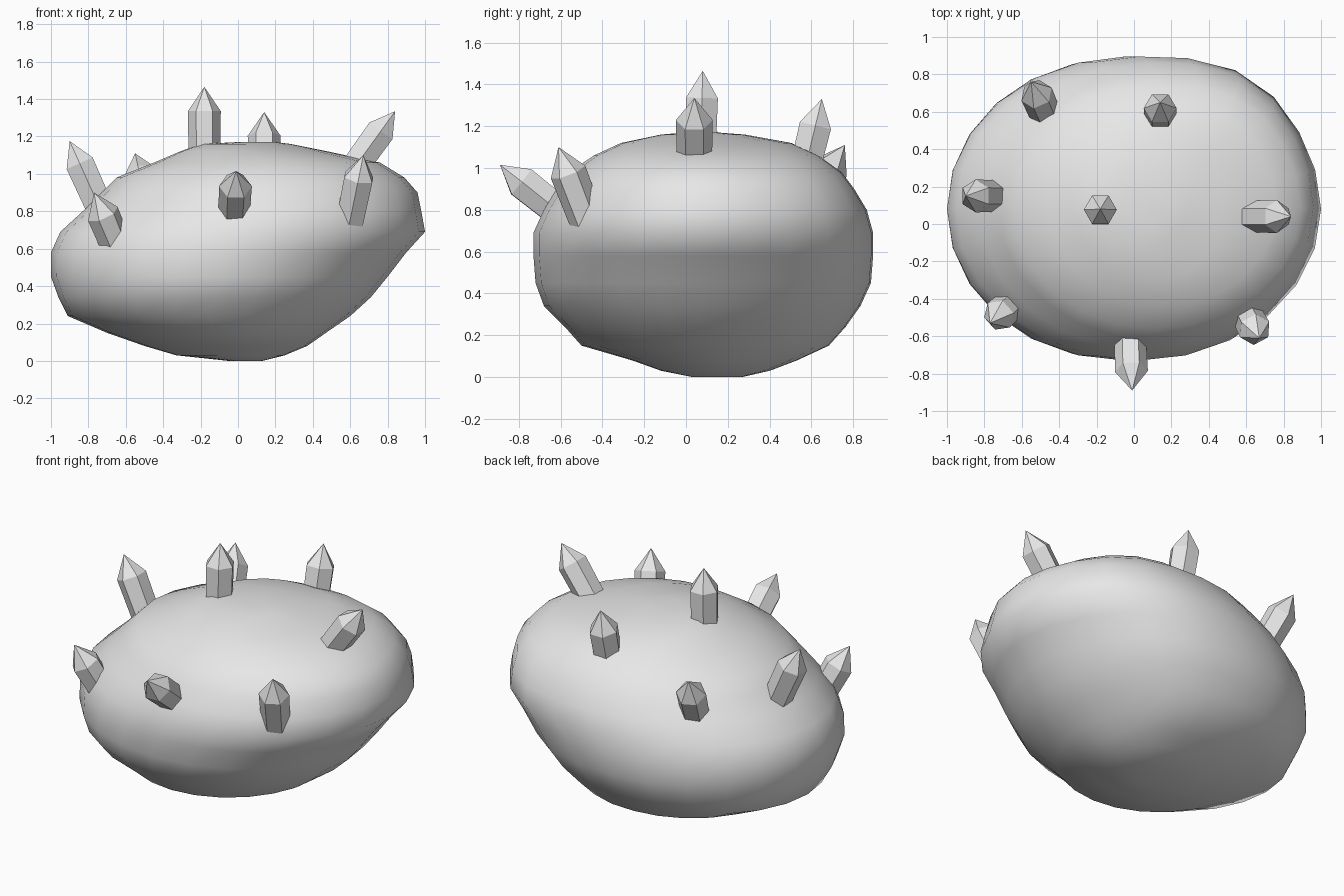
import bpy
import bmesh
from math import cos, sin, pi, radians
from mathutils import Vector

cube = bpy.data.objects.get("Cube")
if cube:
    bpy.data.objects.remove(cube, do_unlink=True)

# One stone colour for everything
stone = bpy.data.materials.new("pale grey stone")
stone.use_nodes = True
GREY = (0.8, 0.8, 0.8, 1.0)
stone.diffuse_color = GREY
stone.node_tree.nodes["Principled BSDF"].inputs["Base Color"].default_value = GREY


def finish(bm, name, angle):
    """Turn a bmesh into a shaded object with the stone material."""
    bmesh.ops.recalc_face_normals(bm, faces=bm.faces[:])
    mesh = bpy.data.meshes.new(name)
    bm.to_mesh(mesh)
    bm.free()
    mesh.materials.append(stone)
    obj = bpy.data.objects.new(name, mesh)
    bpy.context.scene.collection.objects.link(obj)
    bpy.ops.object.select_all(action="DESELECT")
    obj.select_set(True)
    bpy.context.view_layer.objects.active = obj
    bpy.ops.object.shade_smooth_by_angle(angle=radians(angle))
    return obj


def bridge(bm, lower, upper):
    """Join two closed rings of vertices with quads."""
    count = len(lower)
    for i in range(count):
        j = (i + 1) % count
        bm.faces.new((lower[i], lower[j], upper[j], upper[i]))


# Boulder: leaning oval slices given as height, x range, y range
SLICES = [
    (0.00, -.05, .13, .03, .27),
    (0.03, -.33, .25, -.12, .4),
    (0.08, -.5, .37, -.26, .53),
    (0.15, -.7, .47, -.5, .68),
    (0.24, -.91, .6, -.58, .76),
    (0.34, -.96, .71, -.68, .83),
    (0.45, -1, .8, -.72, .88),
    (0.58, -1, .9, -.73, .89),
    (0.69, -.95, 1, -.73, .89),
    (0.8, -.83, .98, -.68, .86),
    (0.9, -.73, .96, -.62, .8),
    (0.98, -.65, .89, -.56, .74),
    (1.06, -.45, .76, -.44, .63),
    (1.12, -.31, .48, -.31, .5),
    (1.16, -.2, .28, -.12, .28),
    (1.17, 0, .2, 0, .15),
]
SIDES = 24


def build_boulder():
    bm = bmesh.new()
    rings = []
    for z, left, right, front, back in SLICES:
        centre = Vector(((left + right) / 2, (front + back) / 2, z))
        ring = []
        for i in range(SIDES):
            turn = 2 * pi * i / SIDES
            # a blunt corner at the rear
            swell = 1 + 0.06 * max(0, cos(turn - pi / 3.2)) ** 12
            offset = Vector((cos(turn) * (right - left) / 2,
                             sin(turn) * (back - front) / 2, 0))
            ring.append(bm.verts.new(centre + offset * swell))
        rings.append(ring)
    for lower, upper in zip(rings, rings[1:]):
        bridge(bm, lower, upper)
    bm.faces.new(rings[0])
    bm.faces.new(rings[-1])
    finish(bm, "boulder", 60)


# Crystal: six-sided prism with a pointed cap, from root to tip
def build_crystal(name, root, tip, radius=0.088):
    root, tip = Vector(root), Vector(tip)
    axis = (tip - root).normalized()
    spin = axis.to_track_quat("Z", "Y")
    bm = bmesh.new()

    def ring(centre, size):
        return [bm.verts.new(centre + spin @ Vector(
            (size * cos(k * pi / 3), size * sin(k * pi / 3), 0)))
            for k in range(6)]

    base = ring(root - axis * 0.05, radius * 0.95)
    shoulder = ring(tip - axis * 0.13, radius)
    peak = bm.verts.new(tip)
    bridge(bm, base, shoulder)
    for k in range(6):
        bm.faces.new((shoulder[k], shoulder[(k + 1) % 6], peak))
    bm.faces.new(base)
    finish(bm, name, 30)


build_boulder()
CRYSTALS = {
    "top_crystal": ((-.18, .07, 1.1), (-.18, .08, 1.465)),
    "left_crystal": ((.62, .04, 1.03), (.84, .04, 1.335)),
    "right_crystal": ((-.74, .15, .82), (-.9, .15, 1.175)),
    "front_crystal": ((-.02, -.62, .8), (-.01, -.89, 1.015)),
    "front_left_crystal": ((.6, -.48, .76), (.67, -.61, 1.1)),
    "front_right_crystal": ((-.67, -.44, .66), (-.77, -.53, .9)),
    "back_right_crystal": ((-.48, .6, .85), (-.55, .76, 1.11)),
    "back_crystal": ((.14, .57, 1.0), (.14, .65, 1.33)),
}
for label, (root, tip) in CRYSTALS.items():
    build_crystal(label, root, tip)
